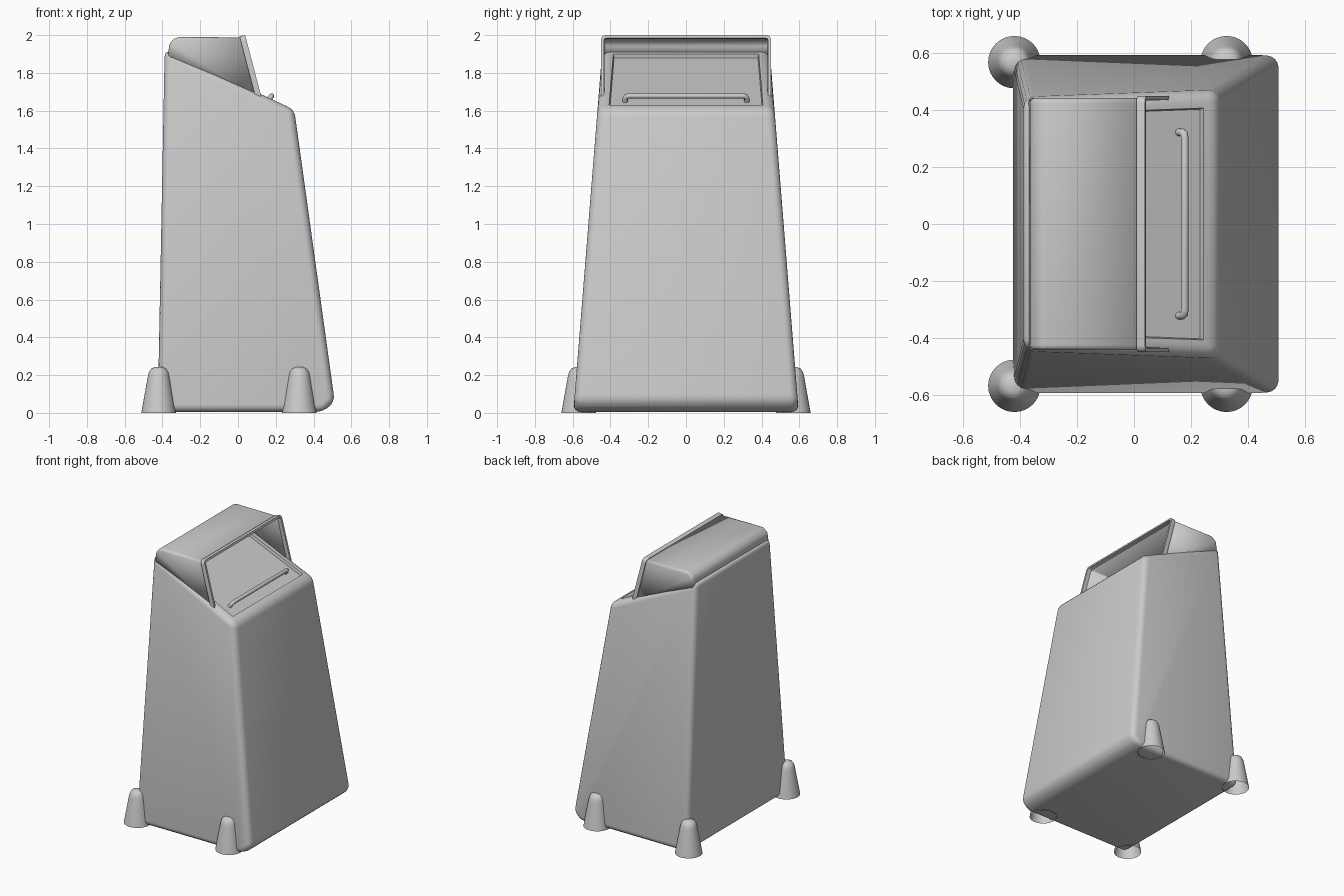
import bpy, bmesh, math
from mathutils import Vector

cube = bpy.data.objects.get("Cube")
if cube:
    bpy.data.objects.remove(cube, do_unlink=True)

GREY = (0.6, 0.6, 0.6, 1)
grey = bpy.data.materials.new("plain grey")
grey.use_nodes = True
grey.diffuse_color = GREY
grey.node_tree.nodes["Principled BSDF"].inputs["Base Color"].default_value = GREY


def finish(name, bm, angle=35):
    bmesh.ops.recalc_face_normals(bm, faces=bm.faces[:])
    mesh = bpy.data.meshes.new(name)
    bm.to_mesh(mesh)
    bm.free()
    obj = bpy.data.objects.new(name, mesh)
    bpy.context.collection.objects.link(obj)
    mesh.materials.append(grey)
    bpy.ops.object.select_all(action='DESELECT')
    obj.select_set(True)
    bpy.context.view_layer.objects.active = obj
    bpy.ops.object.shade_smooth_by_angle(angle=math.radians(angle))
    return obj


def side_prism(profile, half_width):
    """Solid from an x-z side profile; half_width(z) gives its reach in y."""
    bm = bmesh.new()
    rings = [[bm.verts.new((x, s * half_width(z), z)) for x, z in profile] for s in (-1, 1)]
    for ring in rings:
        bm.faces.new(ring)
    n = len(profile)
    for i in range(n):
        j = (i + 1) % n
        bm.faces.new((rings[0][i], rings[0][j], rings[1][j], rings[1][i]))
    bmesh.ops.recalc_face_normals(bm, faces=bm.faces[:])
    return bm


# Tapered body with a sloping top
bm = side_prism([(-0.425, 0.005), (0.45, 0.005), (0.512, 0.06), (0.298, 1.605), (-0.388, 1.925)],
                lambda z: 0.597 - 0.08 * z)
bmesh.ops.bevel(bm, geom=bm.edges[:], offset=0.04, segments=4, profile=0.5, affect='EDGES')
# Recessed door in the sloping top
slope = Vector((0.42, 0, 0.9)).normalized()
top = max((f for f in bm.faces if f.normal.dot(slope) > 0.99), key=lambda f: f.calc_area())
bmesh.ops.inset_region(bm, faces=[top], thickness=0.028)
bmesh.ops.inset_region(bm, faces=[top], thickness=0.006, depth=-0.02)
finish("body", bm)

# Hood: rounded shell, open at the front and underneath
bm = side_prism([(-0.372, 1.89), (-0.362, 1.96), (-0.325, 1.99), (0.012, 1.988), (0.096, 1.67)],
                lambda z: 0.442)
open_faces = [f for f in bm.faces if f.normal.x > 0.5 or f.normal.z < -0.5]
bmesh.ops.delete(bm, geom=open_faces, context='FACES')
edges = [e for e in bm.edges if len(e.link_faces) == 2]
bmesh.ops.bevel(bm, geom=edges, offset=0.018, segments=3, profile=0.5, affect='EDGES')
hood = finish("hood", bm)
shell = hood.modifiers.new("shell", 'SOLIDIFY')
shell.thickness = 0.01
shell.offset = -1

# Raised rim around the hood opening
def arch(half, height, radius):
    pts = [(half, 1.675)]
    for i in range(5):
        a = i * math.pi / 8
        pts.append((half - radius + radius * math.cos(a), height - radius + radius * math.sin(a)))
    return pts + [(-y, z) for y, z in reversed(pts)]


bm = bmesh.new()
outline = arch(0.45, 2.0, 0.025) + arch(0.435, 1.985, 0.015)[::-1]
face = bm.faces.new([bm.verts.new((0.038 + 0.262 * (2.0 - z), y, z)) for y, z in outline])
new = bmesh.ops.extrude_face_region(bm, geom=[face])["geom"]
bmesh.ops.translate(bm, vec=(-0.03, 0, -0.006), verts=[v for v in new if isinstance(v, bmesh.types.BMVert)])
finish("hood_rim", bm)

# Door handle: bent round bar
curve = bpy.data.curves.new("door_handle", 'CURVE')
curve.dimensions = '3D'
curve.bevel_depth = 0.014
curve.bevel_resolution = 3
curve.use_fill_caps = True
half_bar = [(0.152, 0.322, 1.638), (0.168, 0.322, 1.664), (0.176, 0.316, 1.675), (0.178, 0.302, 1.678)]
path = half_bar + [(x, -y, z) for x, y, z in reversed(half_bar)]
spline = curve.splines.new('POLY')
spline.points.add(len(path) - 1)
for point, co in zip(spline.points, path):
    point.co = (*co, 1)
spline.use_smooth = True
curve.materials.append(grey)
bpy.context.collection.objects.link(bpy.data.objects.new("door_handle", curve))

# Four hollow cone feet with rounded tops
foot_profile = [(0.092, 0), (0.058, 0.19), (0.052, 0.215), (0.04, 0.234), (0.022, 0.242), (0, 0.244)]
for x, end in ((-0.42, "back"), (0.325, "front")):
    for s, side in ((-1, "right"), (1, "left")):
        bm = bmesh.new()
        verts = [bm.verts.new((r, 0, z)) for r, z in foot_profile]
        line = [bm.edges.new(pair) for pair in zip(verts, verts[1:])]
        bmesh.ops.spin(bm, geom=verts + line, cent=(0, 0, 0), axis=(0, 0, 1),
                       angle=2 * math.pi, steps=32)
        bmesh.ops.remove_doubles(bm, verts=bm.verts[:], dist=0.0005)
        bmesh.ops.translate(bm, vec=(x, s * 0.568, 0), verts=bm.verts[:])
        finish(f"foot_{end}_{side}", bm, 50)
